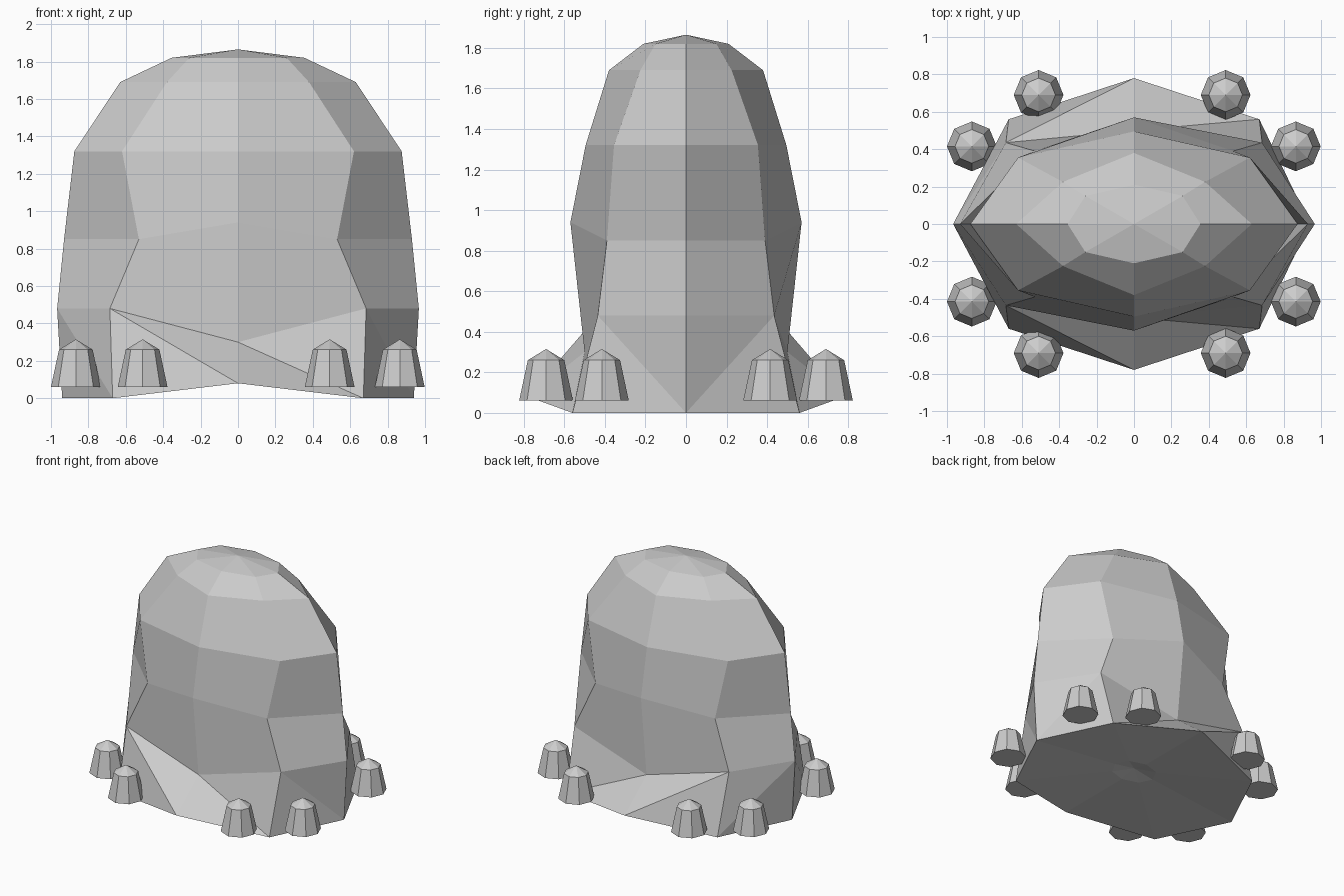
import bpy, bmesh, math

if "Cube" in bpy.data.objects:
    bpy.data.objects.remove(bpy.data.objects["Cube"])

def finish(name, bm):
    bmesh.ops.recalc_face_normals(bm, faces=bm.faces)
    me = bpy.data.meshes.new(name)
    bm.to_mesh(me)
    bm.free()
    ob = bpy.data.objects.new(name, me)
    bpy.context.collection.objects.link(ob)
    return ob

def ring(bm, side, corner, mid):
    """Eight points from side (x, z), corner (x, y, z) and middle (y, z)."""
    (sx, sz), (cx, cy, cz), (my, mz) = side, corner, mid
    pts = [(sx, 0, sz), (cx, cy, cz), (0, my, mz), (-cx, cy, cz),
           (-sx, 0, sz), (-cx, -cy, cz), (0, -my, mz), (cx, -cy, cz)]
    return [bm.verts.new(p) for p in pts]

def bridge(bm, a, b, split=False):
    n = len(a)
    for k in range(n):
        j = (k + 1) % n
        if not split:
            bm.faces.new((a[k], a[j], b[j], b[k]))
        elif k < n // 2:
            bm.faces.new((a[k], a[j], b[j]))
            bm.faces.new((a[k], b[j], b[k]))
        else:
            bm.faces.new((a[k], a[j], b[k]))
            bm.faces.new((a[j], b[j], b[k]))

def fan(bm, r, z, x=0, y=0):
    tip = bm.verts.new((x, y, z))
    for k in range(len(r)):
        bm.faces.new((r[k], r[(k + 1) % len(r)], tip))

# Body: faceted dome with a flared, arched foot
bm = bmesh.new()
profile = [
    ((0.94, 0.0), (0.67, 0.56, 0.0), (0.78, 0.08)),
    ((0.967, 0.48), (0.685, 0.435, 0.48), (0.50, 0.30)),
    ((0.93, 0.85), (0.53, 0.39, 0.85), (0.57, 0.94)),
    ((0.875, 1.32), (0.62, 0.355, 1.32), (0.495, 1.32)),
    ((0.63, 1.69), (0.38, 0.225, 1.69), (0.38, 1.69)),
    ((0.355, 1.82), (0.26, 0.15, 1.82), (0.21, 1.82)),
]
rings = [ring(bm, *p) for p in profile]
for i in range(len(rings) - 1):
    bridge(bm, rings[i], rings[i + 1], split=(i == 0))
fan(bm, rings[-1], 1.865)
# Hollowed underside
inner = ring(bm, (0.18, 0.08), (0.13, 0.1, 0.08), (0.14, 0.08))
bridge(bm, rings[0], inner)
fan(bm, inner, 0.11)
finish("body", bm)

# Toes: small eight-sided tapered studs with pointed tops
def toe(x, y):
    bm = bmesh.new()
    def circle(r, z):
        return [bm.verts.new((x + r * math.cos(k * math.pi / 4),
                              y + r * math.sin(k * math.pi / 4), z)) for k in range(8)]
    low, high = circle(0.133, 0.06), circle(0.09, 0.26)
    bridge(bm, low, high)
    fan(bm, high, 0.315, x, y)
    bm.faces.new(low)
    finish("toe", bm)

for sy in (-1, 1):
    for x, y in ((-0.51, 0.69), (0.49, 0.69), (-0.867, 0.415), (0.865, 0.415)):
        toe(x, sy * y)
